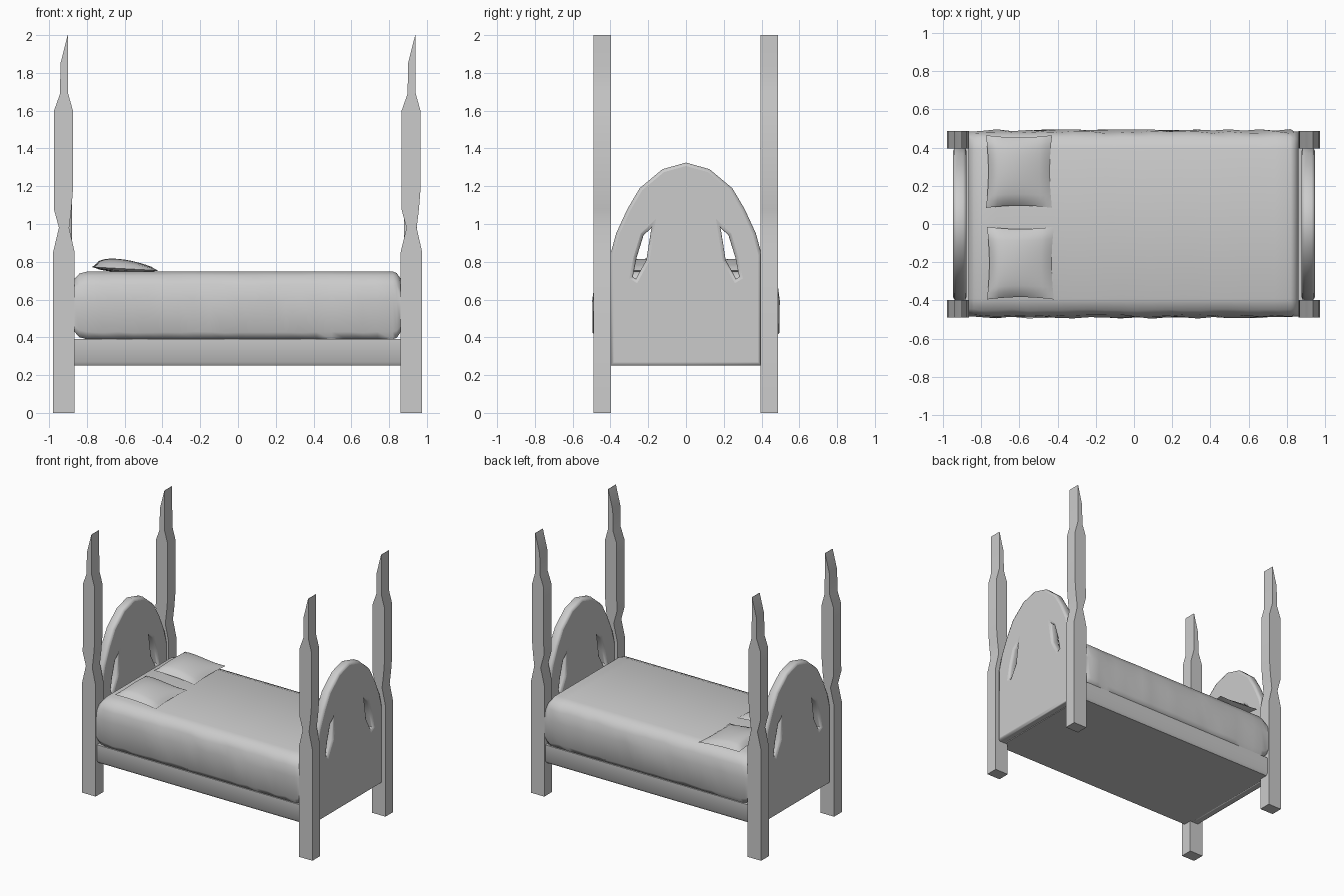
import bpy, bmesh, math, random

random.seed(4)
if "Cube" in bpy.data.objects:
    bpy.data.objects.remove(bpy.data.objects["Cube"])

grey = bpy.data.materials.new("plain grey")
grey.use_nodes = True
grey.diffuse_color = (0.6, 0.6, 0.6, 1)
grey.node_tree.nodes["Principled BSDF"].inputs["Base Color"].default_value = (0.6, 0.6, 0.6, 1)


def smooth(ob, degrees):
    bpy.ops.object.select_all(action="DESELECT")
    ob.select_set(True)
    bpy.context.view_layer.objects.active = ob
    bpy.ops.object.shade_smooth_by_angle(angle=math.radians(degrees))


def loft(name, rings, degrees=40):
    """Join closed rings of points into one capped solid."""
    bm = bmesh.new()
    rows = [[bm.verts.new(p) for p in ring] for ring in rings]
    n = len(rows[0])
    for a, b in zip(rows, rows[1:]):
        for i in range(n):
            j = (i + 1) % n
            bm.faces.new((a[i], a[j], b[j], b[i]))
    bm.faces.new(rows[0])
    bm.faces.new(rows[-1])
    bmesh.ops.recalc_face_normals(bm, faces=bm.faces)
    mesh = bpy.data.meshes.new(name)
    bm.to_mesh(mesh)
    bm.free()
    ob = bpy.data.objects.new(name, mesh)
    bpy.context.collection.objects.link(ob)
    mesh.materials.append(grey)
    smooth(ob, degrees)
    return ob


# Posts: a flat turned outline (low x, high x, height), the same way round at both ends
post = [(-.057, .057, 0), (-.057, .057, .85), (-.026, .028, .98), (-.053, .04, 1.08),
        (-.052, .048, 1.18), (-.052, .048, 1.6), (-.02, .023, 1.69), (-.018, .022, 1.85),
        (.02, .022, 2)]
for end, cx in (("right", -.922), ("left", .918)):
    for side, y0 in (("front", -.49), ("back", .395)):
        y1 = y0 + .093
        loft(f"{side}_{end}_post",
             [[(cx + a, y0, z), (cx + b, y0, z), (cx + b, y1, z), (cx + a, y1, z)]
              for a, b, z in post])

# End boards: arched outline with two leaf-shaped openings and rounded edges
half_arch = [(.4, .25), (.4, .84), (.37, .95), (.31, 1.08), (.245, 1.19), (.125, 1.29)]
arch = half_arch + [(0, 1.325)] + [(-y, z) for y, z in reversed(half_arch)]
leaf = [(.183, .98), (.225, .94), (.262, .82), (.282, .72), (.265, .71), (.21, .81)]
leaf_mirror = [(-y, z) for y, z in reversed(leaf)]
for name, x in (("headboard", -.913), ("footboard", .913)):
    curve = bpy.data.curves.new(name, "CURVE")
    curve.dimensions, curve.fill_mode = "2D", "BOTH"
    curve.extrude, curve.bevel_depth, curve.offset = .018, .017, -.017
    curve.bevel_resolution = 1
    for outline in (arch, leaf, leaf_mirror):
        spline = curve.splines.new("POLY")
        spline.points.add(len(outline) - 1)
        for point, (y, z) in zip(spline.points, outline):
            point.co = (y, z, 0, 1)
        spline.use_cyclic_u = True
    board = bpy.data.objects.new(name, curve)
    bpy.context.collection.objects.link(board)
    board.location.x = x
    board.rotation_euler = (math.pi / 2, 0, math.pi / 2)
    curve.materials.append(grey)
    bpy.ops.object.select_all(action="DESELECT")
    board.select_set(True)
    bpy.context.view_layer.objects.active = board
    bpy.ops.object.convert(target="MESH")
    smooth(board, 50)

# Base frame under the mattress
section = [(-.46, .25), (-.475, .27), (-.475, .392), (.475, .392), (.475, .27), (.46, .25)]
loft("base_frame", [[(x, y, z) for y, z in section] for x in (-.885, .885)])

# Mattress and cover: rounded section with light wrinkles, tucked in at both ends
half = [(.465, .39), (.483, .43), (.485, .6), (.475, .68), (.445, .73), (.39, .748)]
section = half + [(-y, z) for y, z in reversed(half)]


def mattress_ring(x, squash, wrinkle):
    ring = []
    for y, z in section:
        push = random.uniform(-wrinkle, 0) if .39 < z < .74 else 0
        ring.append((x, y + math.copysign(push, y), .57 + (z - .57) * squash + push / 2))
    return ring


rings = [mattress_ring(-.866, .78, 0), mattress_ring(-.84, .94, 0)]
rings += [mattress_ring(-.8 + 1.62 * i / 20, 1, .012) for i in range(21)]
rings += [mattress_ring(.84, .96, 0), mattress_ring(.862, .78, 0)]
loft("mattress", rings, 60)


# Pillows: puffed square cushions, plumper toward the headboard
def pillow(name, x0, y0, width, depth, n=12):
    bm = bmesh.new()
    sheets = []
    for top in (True, False):
        rows = []
        for i in range(n + 1):
            row = []
            for j in range(n + 1):
                u, v = i / n, j / n
                puff = (16 * u * (1 - u) * v * (1 - v)) ** .5
                rim = .772 - .018 * u
                z = rim + puff * (.065 - .035 * u) if top else rim - puff * .02
                pinch = .012
                x = x0 + width * u + pinch * (1 - 2 * u) * math.sin(math.pi * v)
                y = y0 + depth * v + pinch * (1 - 2 * v) * math.sin(math.pi * u)
                row.append(bm.verts.new((x, y, z)))
            rows.append(row)
        for i in range(n):
            for j in range(n):
                quad = [rows[i][j], rows[i + 1][j], rows[i + 1][j + 1], rows[i][j + 1]]
                bm.faces.new(quad if top else quad[::-1])
    bmesh.ops.remove_doubles(bm, verts=bm.verts, dist=.0005)
    mesh = bpy.data.meshes.new(name)
    bm.to_mesh(mesh)
    bm.free()
    ob = bpy.data.objects.new(name, mesh)
    bpy.context.collection.objects.link(ob)
    mesh.materials.append(grey)
    smooth(ob, 70)


pillow("back_pillow", -.775, .085, .345, .38)
pillow("front_pillow", -.77, -.395, .35, .38)
